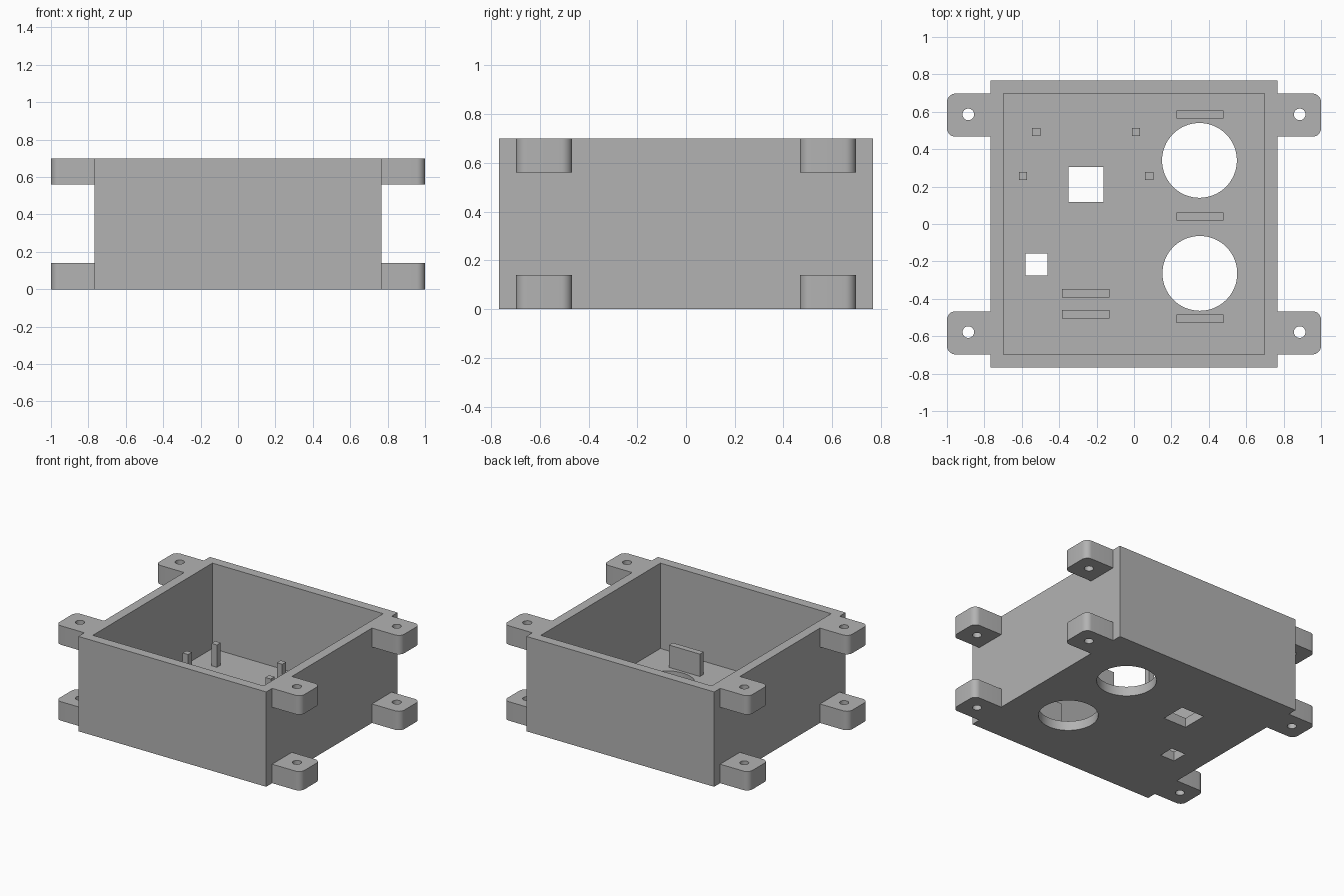
import bpy, bmesh
from math import sin, cos, pi, radians

cube = bpy.data.objects.get("Cube")
if cube:
    bpy.data.objects.remove(cube, do_unlink=True)

grey = bpy.data.materials.new("plain_grey")
grey.use_nodes = True
colour = (0.45, 0.45, 0.45, 1)
grey.diffuse_color = colour
grey.node_tree.nodes["Principled BSDF"].inputs["Base Color"].default_value = colour

HALF, INNER, HEIGHT, FLOOR = 0.767, 0.697, 0.70, 0.07
POST_TOP = 0.235


def prism(name, outline, z0, z1):
    """Extrude a counter-clockwise outline from z0 to z1."""
    bm = bmesh.new()
    base = bm.faces.new([bm.verts.new((x, y, z0)) for x, y in outline])
    top = bmesh.ops.extrude_face_region(bm, geom=[base])["geom"]
    verts = [v for v in top if isinstance(v, bmesh.types.BMVert)]
    bmesh.ops.translate(bm, verts=verts, vec=(0, 0, z1 - z0))
    bmesh.ops.recalc_face_normals(bm, faces=bm.faces)
    mesh = bpy.data.meshes.new(name)
    bm.to_mesh(mesh)
    bm.free()
    mesh.materials.append(grey)
    ob = bpy.data.objects.new(name, mesh)
    bpy.context.collection.objects.link(ob)
    return ob


def rect(x, y, w, d):
    return [(x - w / 2, y - d / 2), (x + w / 2, y - d / 2),
            (x + w / 2, y + d / 2), (x - w / 2, y + d / 2)]


def arc(x, y, r, start, end, n):
    return [(x + r * cos(start + (end - start) * i / n),
             y + r * sin(start + (end - start) * i / n)) for i in range(n + 1)]


def circle(x, y, r, n):
    return arc(x, y, r, 0, 2 * pi, n)[:-1]


def cut(ob, cutters):
    """Subtract the cutters, bake the result and remove the cutters."""
    for c in cutters:
        c.hide_render = True
        mod = ob.modifiers.new("cut", 'BOOLEAN')
        mod.operation, mod.solver, mod.object = 'DIFFERENCE', 'EXACT', c
    bpy.context.view_layer.update()
    graph = bpy.context.evaluated_depsgraph_get()
    mesh = bpy.data.meshes.new_from_object(ob.evaluated_get(graph))
    ob.modifiers.clear()
    ob.data = mesh
    for c in cutters:
        bpy.data.objects.remove(c, do_unlink=True)


def smooth(ob):
    bpy.ops.object.select_all(action='DESELECT')
    ob.select_set(True)
    bpy.context.view_layer.objects.active = ob
    bpy.ops.object.shade_smooth_by_angle(angle=radians(30))


# Open-topped case with round and square openings in the floor
case = prism("case", rect(0, 0, 2 * HALF, 2 * HALF), 0, HEIGHT)
openings = [circle(0.35, 0.34, 0.2, 64), circle(0.352, -0.264, 0.2, 64),
            rect(-0.257, 0.212, 0.187, 0.187), rect(-0.522, -0.217, 0.117, 0.117)]
cutters = [prism("cavity_cutter", rect(0, 0, 2 * INNER, 2 * INNER), FLOOR, 1)]
cutters += [prism("opening_cutter", o, -0.1, 0.3) for o in openings]
cut(case, cutters)
smooth(case)

# Mounting tabs: rounded outer corners and a screw hole, at top and bottom
R = 0.045
for side, sx in (("left", 1), ("right", -1)):
    for end, y in (("back", 0.582), ("front", -0.582)):
        y0, y1 = y - 0.115, y + 0.115
        outline = ([(HALF, y0)] + arc(1 - R, y0 + R, R, -pi / 2, 0, 8)
                   + arc(1 - R, y1 - R, R, 0, pi / 2, 8) + [(HALF, y1)])
        outline = [(sx * px, py) for px, py in outline]
        for level, z in (("lower", 0), ("upper", HEIGHT - 0.14)):
            tab = prism(f"{level}_{end}_{side}_tab", outline, z, z + 0.14)
            hole = circle(sx * 0.886, y + 0.004, 0.031, 32)
            cut(tab, [prism("screw_cutter", hole, z - 0.1, z + 0.3)])
            smooth(tab)

# Small square posts on the floor
for i, (x, y) in enumerate([(-0.523, 0.492), (0.01, 0.492),
                            (-0.594, 0.257), (0.081, 0.257)]):
    prism(f"post_{i + 1}", rect(x, y, 0.044, 0.044), FLOOR, POST_TOP)

# Upright holding plates on the floor
for i, (x, y) in enumerate([(0.352, 0.585), (0.352, 0.04), (0.352, -0.507),
                            (-0.258, -0.37), (-0.258, -0.482)]):
    prism(f"holding_plate_{i + 1}", rect(x, y, 0.252, 0.044), FLOOR, POST_TOP)
